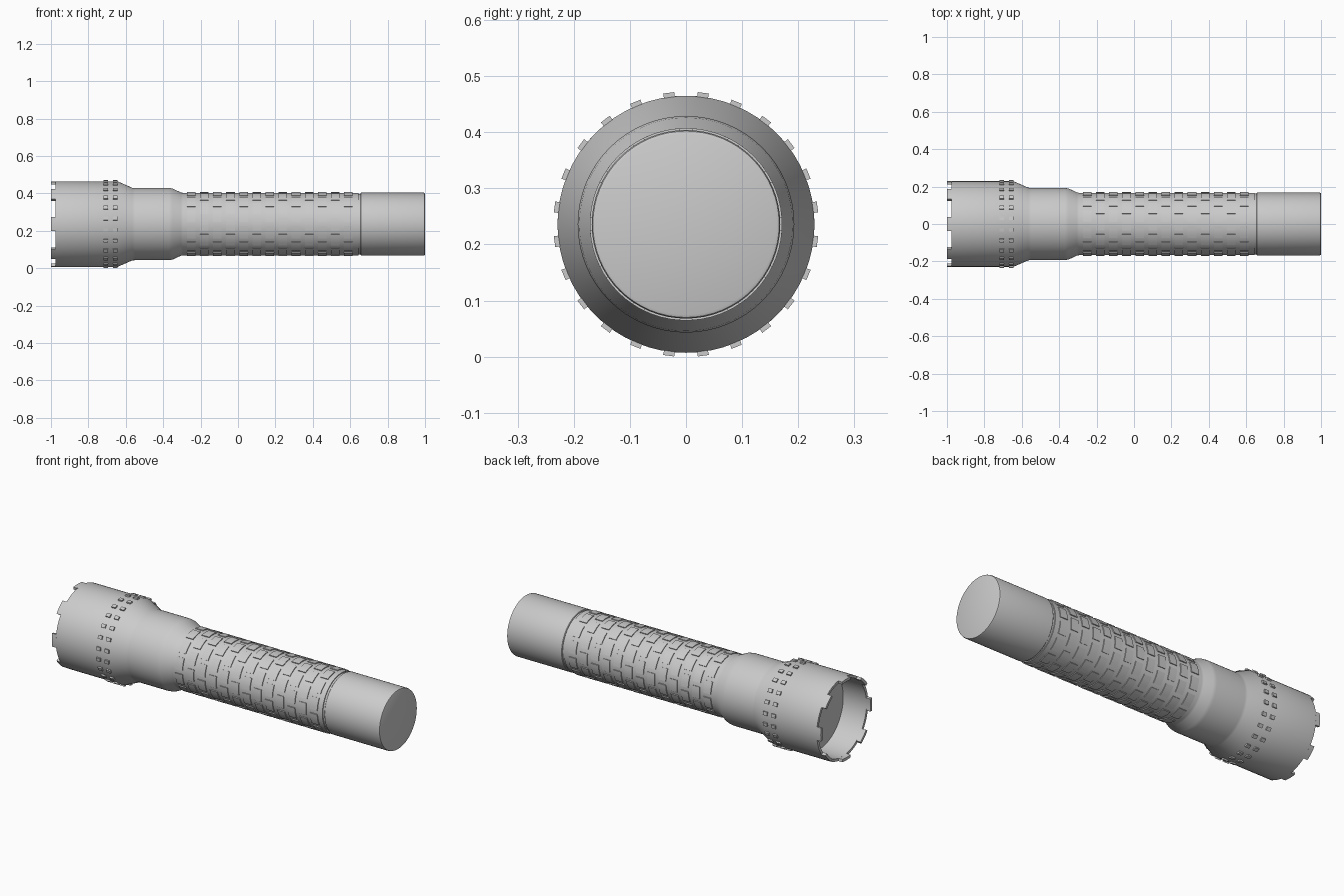
import bpy, bmesh
from math import sin, cos, pi, radians

if "Cube" in bpy.data.objects:
    bpy.data.objects.remove(bpy.data.objects["Cube"])

CZ = 0.236   # height of the torch axis
SEG = 64


def finish(name, bm, angle=25):
    bmesh.ops.remove_doubles(bm, verts=bm.verts, dist=1e-5)
    bmesh.ops.recalc_face_normals(bm, faces=bm.faces)
    me = bpy.data.meshes.new(name)
    bm.to_mesh(me)
    bm.free()
    ob = bpy.data.objects.new(name, me)
    bpy.context.collection.objects.link(ob)
    bpy.ops.object.select_all(action='DESELECT')
    ob.select_set(True)
    bpy.context.view_layer.objects.active = ob
    bpy.ops.object.shade_smooth_by_angle(angle=radians(angle))
    return ob


def point(x, r, a):
    return (x, r * cos(a), CZ + r * sin(a))


def lathe(name, profile):
    """Revolve an (x, radius) profile around the long axis."""
    bm = bmesh.new()
    verts = [bm.verts.new(point(x, r, 0)) for x, r in profile]
    edges = [bm.edges.new(p) for p in zip(verts, verts[1:])]
    bmesh.ops.spin(bm, geom=verts + edges, cent=(0, 0, CZ), axis=(1, 0, 0),
                   angle=2 * pi, steps=SEG, use_merge=True)
    return finish(name, bm)


def block(bm, x0, x1, r0, r1, mid, half, steps):
    """Curved block wrapped around the axis, centred on angle mid."""
    rows = []
    for i in range(steps + 1):
        a = radians(mid - half + 2 * half * i / steps)
        rows.append([bm.verts.new(point(x, r, a))
                     for x, r in ((x0, r0), (x1, r0), (x1, r1), (x0, r1))])
    for p, q in zip(rows, rows[1:]):
        for k in range(4):
            bm.faces.new((p[k], p[(k + 1) % 4], q[(k + 1) % 4], q[k]))
    bm.faces.new(rows[0])
    bm.faces.new(rows[-1][::-1])


# Head, neck and grip tube, with a cavity and lens floor at the front
lathe("head_and_body", [
    (-0.83, 0), (-0.83, 0.214), (-0.975, 0.214), (-0.975, 0.229),
    (-0.645, 0.229), (-0.565, 0.194), (-0.55, 0.193), (-0.37, 0.193),
    (-0.35, 0.190), (-0.305, 0.169), (-0.295, 0.167),
    (0.643, 0.167), (0.643, 0.162), (0.66, 0.162), (0.66, 0)])

# Tail cap
lathe("tail_cap", [
    (0.655, 0), (0.655, 0.165), (0.658, 0.168), (0.992, 0.168),
    (0.998, 0.166), (1.0, 0.161), (1.0, 0)])

# Crenellated bezel teeth
bm = bmesh.new()
for i in range(8):
    block(bm, -1.0, -0.973, 0.214, 0.229, i * 45, 9.5, 4)
finish("bezel_teeth", bm)

# Two rows of small raised studs round the head
bm = bmesh.new()
for x0 in (-0.72, -0.668):
    for i in range(24):
        block(bm, x0, x0 + 0.025, 0.222, 0.2365, 7.5 + i * 15, 2.4, 1)
finish("head_studs", bm)

# Staggered grip pads
bm = bmesh.new()
for ring in range(13):
    x = -0.25 + ring * 0.07
    for i in range(12):
        block(bm, x - 0.023, x + 0.023, 0.16, 0.1715,
              i * 30 + (15 if ring % 2 == 0 else 0), 11.3, 4)
finish("grip_pads", bm)
